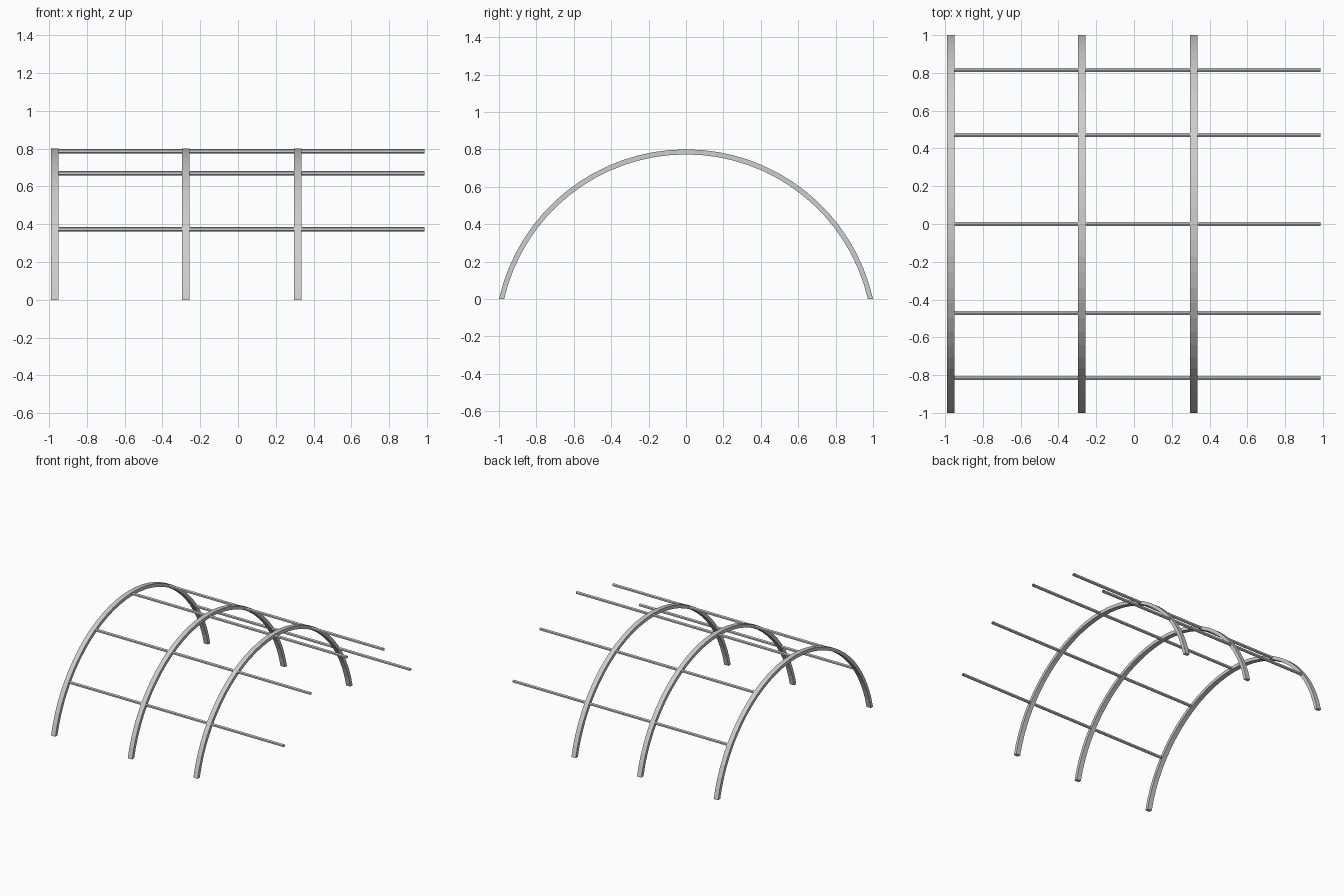
import bpy, bmesh
from math import acos, sin, cos, radians, pi
from mathutils import Matrix, Vector

cube = bpy.data.objects.get("Cube")
if cube:
    bpy.data.objects.remove(cube, do_unlink=True)

steel = bpy.data.materials.new("steel_grey")
steel.use_nodes = True
GREY = (0.61, 0.61, 0.61, 1)
steel.diffuse_color = GREY
steel.node_tree.nodes["Principled BSDF"].inputs["Base Color"].default_value = GREY

OUTER, INNER = 1.025, 0.998      # arch radii
CENTRE_Z = -0.225                # arch centre lies below the ground
HALF_W = 0.0195                  # half width of an arch bar
SEGMENTS = 32


def finish(name, bm):
    mesh = bpy.data.meshes.new(name)
    bm.to_mesh(mesh)
    bm.free()
    mesh.materials.append(steel)
    obj = bpy.data.objects.new(name, mesh)
    bpy.context.collection.objects.link(obj)


def on_arc(x, radius, angle):
    return Vector((x, radius * sin(angle), CENTRE_Z + radius * cos(angle)))


# Arch: flat bar section swept along the arc, feet cut level with the ground
def arch(name, x):
    bm = bmesh.new()
    corners = [(-HALF_W, INNER), (HALF_W, INNER), (HALF_W, OUTER), (-HALF_W, OUTER)]
    rings = []
    for i in range(SEGMENTS + 1):
        t = 2 * i / SEGMENTS - 1
        rings.append([bm.verts.new(on_arc(x + dx, r, t * acos(-CENTRE_Z / r)))
                      for dx, r in corners])
    for p, q in zip(rings, rings[1:]):
        for k in range(4):
            n = (k + 1) % 4
            bm.faces.new((p[k], p[n], q[n], q[k]))
    bm.faces.new(rings[0])
    bm.faces.new(rings[-1])
    bmesh.ops.recalc_face_normals(bm, faces=bm.faces)
    finish(name, bm)


# Purlin: thin open six-sided tube, ridge upward, running past the last arch
def purlin(name, angle):
    x0, x1 = -0.97, 0.988
    bm = bmesh.new()
    place = Matrix.Translation(on_arc((x0 + x1) / 2, (OUTER + INNER) / 2, angle))
    turn = Matrix.Rotation(pi / 2, 4, 'Y') @ Matrix.Rotation(pi / 2, 4, 'Z')
    bmesh.ops.create_cone(bm, cap_ends=False, segments=6, radius1=0.0125, radius2=0.0125,
                          depth=x1 - x0, matrix=place @ turn)
    finish(name, bm)


for name, x in (("right_arch", -0.97), ("middle_arch", -0.277), ("left_arch", 0.316)):
    arch(name, x)

purlin("ridge_purlin", 0)
for side, sign in (("front", -1), ("back", 1)):
    purlin(side + "_upper_purlin", sign * radians(27.8))
    purlin(side + "_lower_purlin", sign * radians(53.7))
